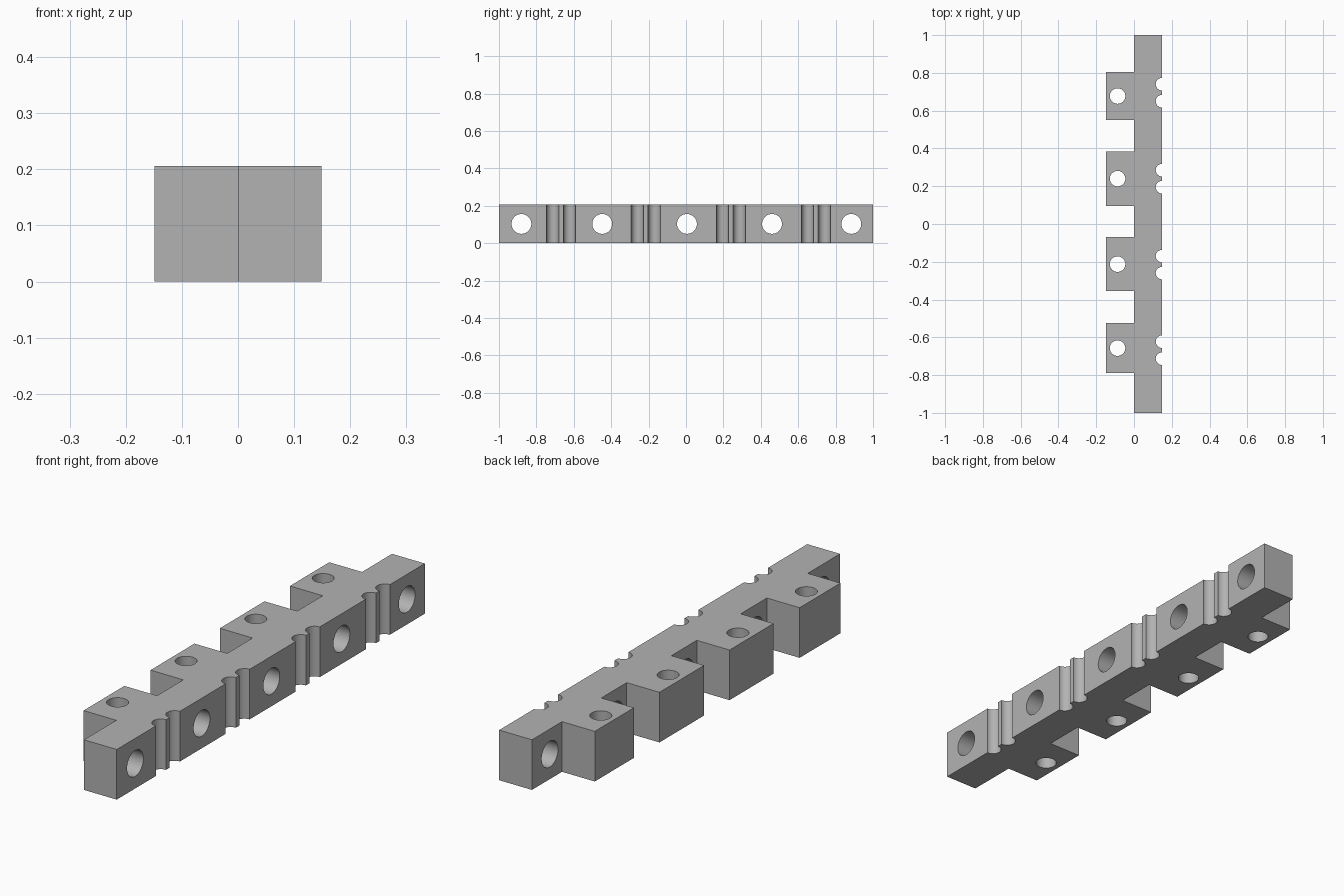
import bpy, bmesh, math
from mathutils import Matrix

cube = bpy.data.objects.get("Cube")
if cube:
    bpy.data.objects.remove(cube, do_unlink=True)

HEIGHT = 0.206
HALF = 0.149
TABS = [(-0.79, -0.525), (-0.355, -0.07), (0.095, 0.385), (0.55, 0.805)]
SIDE_HOLES = [-0.88, -0.448, 0.005, 0.46, 0.884]
GROOVES = [-0.668, -0.215, 0.24, 0.695]

grey = bpy.data.materials.new("plain_grey")
grey.use_nodes = True
colour = (0.45, 0.45, 0.45, 1)
grey.diffuse_color = colour
grey.node_tree.nodes["Principled BSDF"].inputs["Base Color"].default_value = colour


def make_object(name, bm):
    bmesh.ops.recalc_face_normals(bm, faces=bm.faces)
    mesh = bpy.data.meshes.new(name)
    bm.to_mesh(mesh)
    bm.free()
    mesh.materials.append(grey)
    obj = bpy.data.objects.new(name, mesh)
    bpy.context.collection.objects.link(obj)
    return obj


def add_cylinder(bm, centre, radius, depth, along_x=False):
    turn = Matrix.Rotation(math.pi / 2, 4, "Y") if along_x else Matrix()
    bmesh.ops.create_cone(bm, cap_ends=True, segments=48, radius1=radius,
                          radius2=radius, depth=depth,
                          matrix=Matrix.Translation(centre) @ turn)


# Toothed rail: one outline with four square tabs, extruded upward
outline = [(HALF, -1), (HALF, 1), (0, 1)]
for low, high in reversed(TABS):
    outline += [(0, high), (-HALF, high), (-HALF, low), (0, low)]
outline.append((0, -1))
bm = bmesh.new()
base = bm.faces.new([bm.verts.new((x, y, 0)) for x, y in outline])
top = bmesh.ops.extrude_face_region(bm, geom=[base])["geom"]
bmesh.ops.translate(bm, vec=(0, 0, HEIGHT),
                    verts=[v for v in top if isinstance(v, bmesh.types.BMVert)])
rail = make_object("toothed_rail", bm)

# Cutters: holes through the rail, holes down the tabs, paired edge grooves
bm = bmesh.new()
for y in SIDE_HOLES:
    add_cylinder(bm, (HALF / 2, y, HEIGHT / 2), 0.053, 0.25, along_x=True)
for low, high in TABS:
    add_cylinder(bm, (-0.087, (low + high) / 2, HEIGHT / 2), 0.041, 0.4)
for y in GROOVES:
    for side in (-1, 1):
        add_cylinder(bm, (HALF - 0.001, y + side * 0.045, HEIGHT / 2), 0.033, 0.4)
cutter = make_object("hole_cutter", bm)
cutter.hide_render = True

cut = rail.modifiers.new("holes", "BOOLEAN")
cut.operation = "DIFFERENCE"
cut.solver = "EXACT"
cut.object = cutter

# Apply the cut, drop the cutter and smooth the round walls
bpy.ops.object.select_all(action="DESELECT")
rail.select_set(True)
bpy.context.view_layer.objects.active = rail
bpy.ops.object.modifier_apply(modifier=cut.name)
bpy.data.objects.remove(cutter, do_unlink=True)
bpy.ops.object.shade_smooth_by_angle(angle=math.radians(30))
